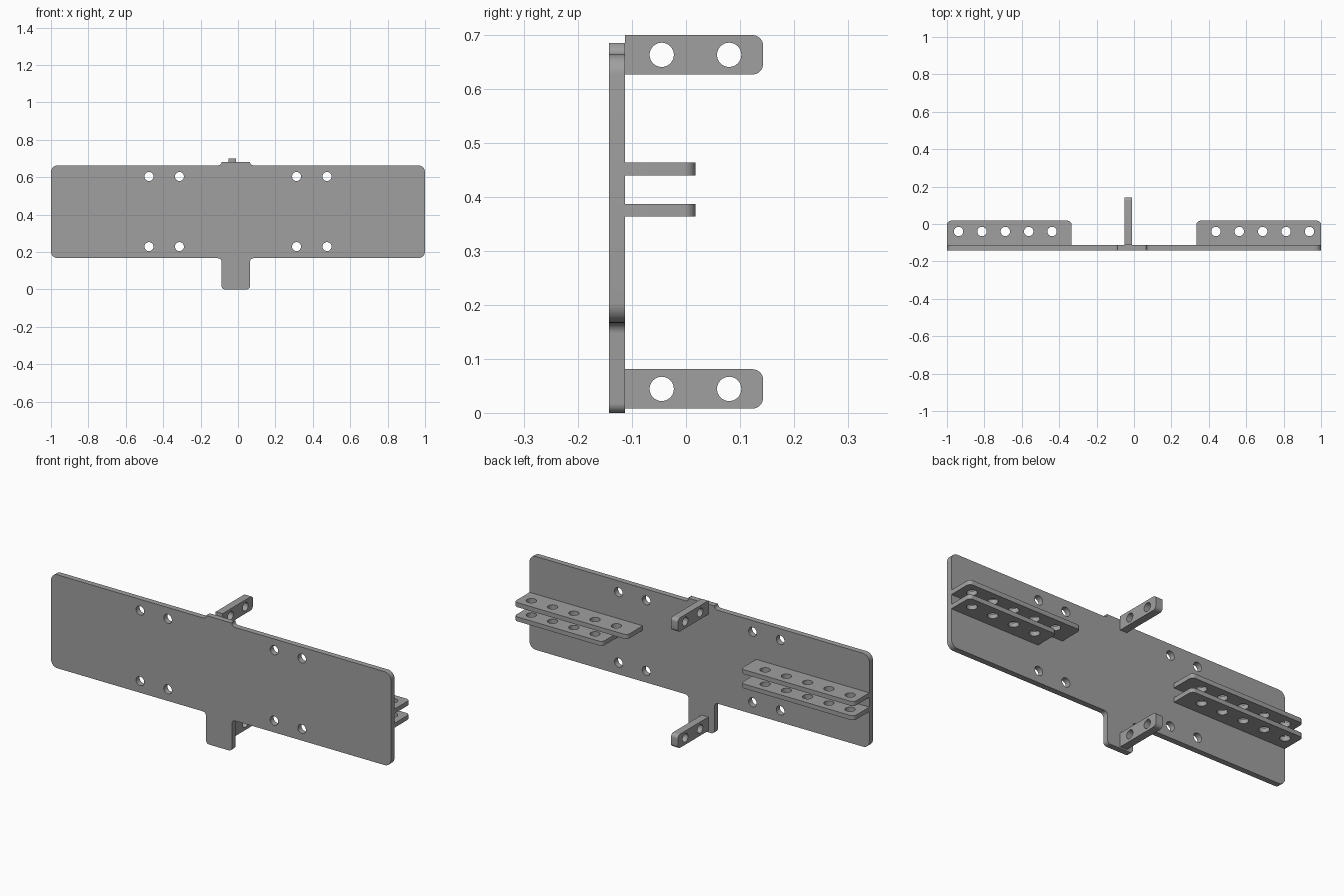
import bpy, bmesh, math
from mathutils import Vector

if "Cube" in bpy.data.objects:
    bpy.data.objects.remove(bpy.data.objects["Cube"])

steel = bpy.data.materials.new("plain_grey")
steel.diffuse_color = (0.35, 0.35, 0.35, 1)
steel.use_nodes = True
steel.node_tree.nodes["Principled BSDF"].inputs["Base Color"].default_value = steel.diffuse_color


def fillet(points, steps=8):
    """Round each (u, v, radius) corner, convex or concave."""
    out = []
    n = len(points)
    for i, (u, v, r) in enumerate(points):
        p = Vector((u, v))
        if r == 0:
            out.append(p)
            continue
        a = (Vector(points[i - 1][:2]) - p).normalized()
        b = (Vector(points[(i + 1) % n][:2]) - p).normalized()
        centre = p + (a + b) * r          # all corners are square
        for k in range(steps + 1):
            t = k / steps * math.pi / 2
            out.append(centre - b * r * math.cos(t) - a * r * math.sin(t))
    return out


def cut_sheet(name, outline, holes, radius, w0, w1, place):
    """Extrude a filleted outline with round holes from w0 to w1."""
    loops = [fillet(outline)]
    for u, v in holes:
        loops.append([Vector((u + radius * math.cos(k * math.tau / 32),
                              v + radius * math.sin(k * math.tau / 32))) for k in range(32)])
    bm = bmesh.new()
    edges = []
    for loop in loops:
        vs = [bm.verts.new(place(p.x, p.y, w0)) for p in loop]
        edges += [bm.edges.new((vs[i - 1], vs[i])) for i in range(len(vs))]
    bmesh.ops.triangle_fill(bm, edges=edges, use_beauty=True)
    res = bmesh.ops.extrude_face_region(bm, geom=bm.faces[:], use_keep_orig=True)
    shift = Vector(place(0, 0, w1)) - Vector(place(0, 0, w0))
    bmesh.ops.translate(bm, vec=shift,
                        verts=[g for g in res["geom"] if isinstance(g, bmesh.types.BMVert)])
    bmesh.ops.recalc_face_normals(bm, faces=bm.faces[:])
    mesh = bpy.data.meshes.new(name)
    bm.to_mesh(mesh)
    bm.free()
    mesh.materials.append(steel)
    ob = bpy.data.objects.new(name, mesh)
    bpy.context.collection.objects.link(ob)
    bpy.ops.object.select_all(action='DESELECT')
    ob.select_set(True)
    bpy.context.view_layer.objects.active = ob
    bpy.ops.object.shade_smooth_by_angle(angle=math.radians(30))
    return ob


BACK = -0.113          # rear face of the main plate

# Main plate with upper and lower tabs
L, R, B, T = -0.088, 0.064, 0.167, 0.664
plate = [(-1, B, .037), (L, B, .02), (L, 0, .018), (R, 0, .018), (R, B, .02), (1, B, .037),
         (1, T, .037), (R, T, .018), (R, 0.7, .018), (L, 0.7, .018), (L, T, .018), (-1, T, .037)]
bolt_holes = [(x, z) for x in (-.476, -.313, .313, .476) for z in (.229, .604)]
cut_sheet("main_plate", plate, bolt_holes, 0.024, -0.143, BACK, lambda u, v, w: (u, w, v))

# Vertical lugs behind the tabs
for name, z0, z1 in (("lower_lug", .008, .081), ("upper_lug", .627, .7)):
    outline = [(BACK, z0, 0), (.143, z0, .02), (.143, z1, .02), (BACK, z1, 0)]
    zc = (z0 + z1) / 2
    cut_sheet(name, outline, [(-.045, zc), (.08, zc)], 0.0225, -0.052, -0.012,
              lambda u, v, w: (w, u, v))

# Paired horizontal rails; the lower right rail is one hole shorter
hole_x = [.438, .563, .688, .813, .938]
for side, sign in (("left", -1), ("right", 1)):
    for level, z0, z1 in (("lower", .364, .3875), ("upper", .4395, .4635)):
        short = side == "right" and level == "lower"
        x0 = 0.48 if short else 0.334
        outline = [(sign * x0, BACK, 0), (sign, BACK, 0),
                   (sign, .0175, .021), (sign * x0, .0175, .021)]
        holes = [(sign * x, -.04) for x in hole_x[1 if short else 0:]]
        cut_sheet(f"{side}_{level}_rail", outline, holes, 0.025, z0, z1,
                  lambda u, v, w: (u, v, w))
